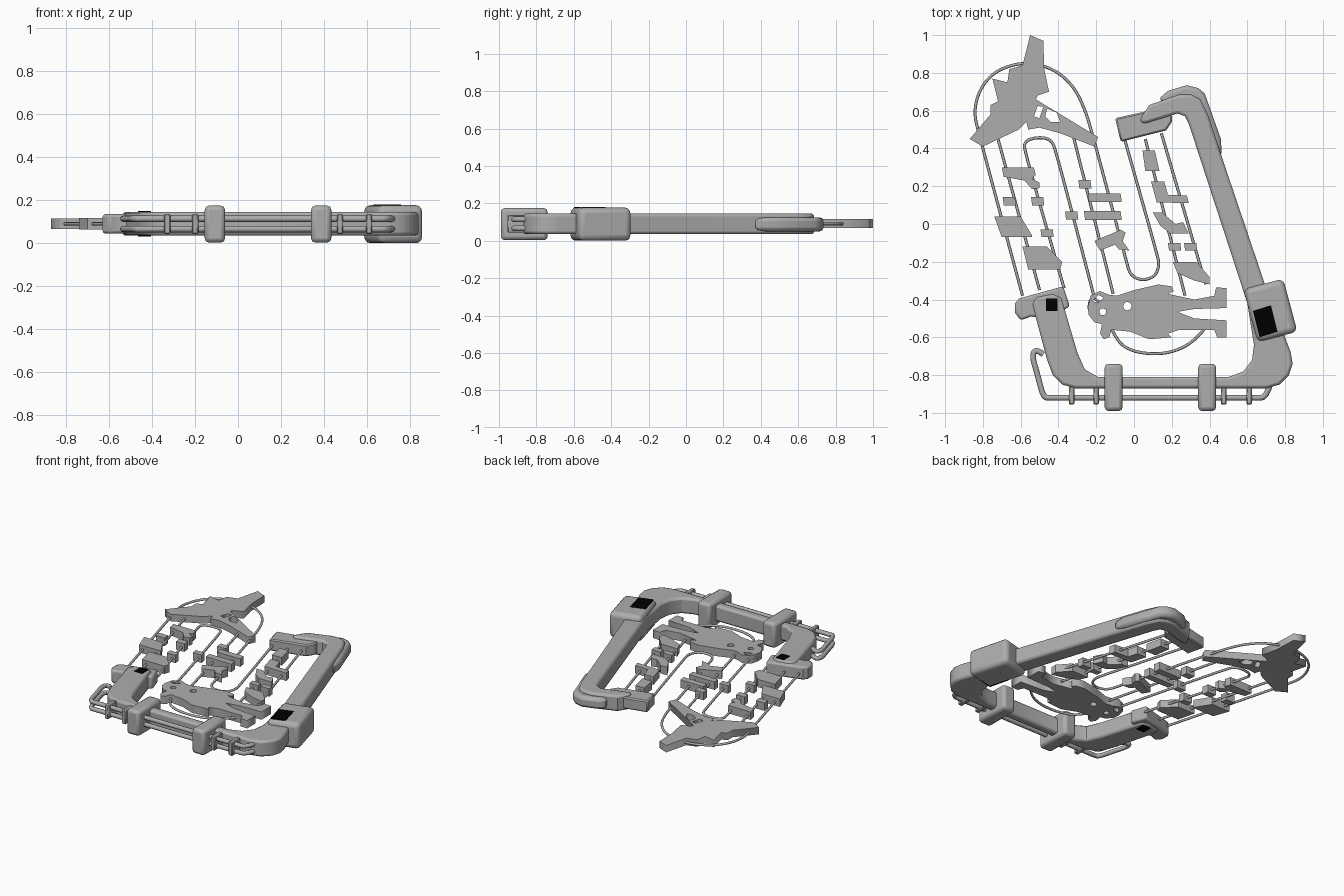
import bpy, bmesh, math

if "Cube" in bpy.data.objects:
    bpy.data.objects.remove(bpy.data.objects["Cube"])

S = 0.01  # outlines are given in hundredths of a unit


def material(name, rgb):
    m = bpy.data.materials.new(name)
    m.diffuse_color = (*rgb, 1)
    m.use_nodes = True
    m.node_tree.nodes["Principled BSDF"].inputs["Base Color"].default_value = m.diffuse_color
    return m


GREY = material("grey_metal", (0.42, 0.42, 0.42))
BLACK = material("black_patch", (0.0, 0.0, 0.0))


def finish(ob, bevel=0, segments=1):
    bpy.context.view_layer.objects.active = ob
    ob.select_set(True)
    if bevel:
        mod = ob.modifiers.new("edge", 'BEVEL')
        mod.width, mod.segments = bevel, segments
        mod.limit_method, mod.angle_limit = 'ANGLE', math.radians(50)
    bpy.ops.object.shade_smooth_by_angle(angle=math.radians(32))
    ob.select_set(False)


def slab(name, pts, z0, z1, bevel=0, segments=1, mat=GREY):
    """Outline extruded from z0 to z1."""
    bm = bmesh.new()
    base = bm.faces.new([bm.verts.new((x * S, y * S, z0)) for x, y in pts])
    ext = bmesh.ops.extrude_face_region(bm, geom=[base])
    bmesh.ops.translate(bm, vec=(0, 0, z1 - z0),
                        verts=[v for v in ext["geom"] if isinstance(v, bmesh.types.BMVert)])
    bmesh.ops.recalc_face_normals(bm, faces=bm.faces)
    me = bpy.data.meshes.new(name)
    bm.to_mesh(me)
    bm.free()
    me.materials.append(mat)
    ob = bpy.data.objects.new(name, me)
    bpy.context.collection.objects.link(ob)
    finish(ob, bevel, segments)
    return ob


def rect(x0, x1, y0, y1):
    return [(x0, y0), (x1, y0), (x1, y1), (x0, y1)]


def circle(cx, cy, r, n=16):
    return [(cx + r * math.cos(i * math.tau / n), cy + r * math.sin(i * math.tau / n))
            for i in range(n)]


def plate(name, outline, holes, z0, z1):
    """Flat plate with holes, made from a filled 2D curve."""
    cu = bpy.data.curves.new(name, 'CURVE')
    cu.dimensions, cu.fill_mode = '2D', 'BOTH'
    cu.extrude = (z1 - z0) / 2
    for loop in [outline] + holes:
        sp = cu.splines.new('POLY')
        sp.points.add(len(loop) - 1)
        for p, (x, y) in zip(sp.points, loop):
            p.co = (x * S, y * S, 0, 1)
        sp.use_cyclic_u = True
    cu.materials.append(GREY)
    ob = bpy.data.objects.new(name, cu)
    ob.location.z = (z0 + z1) / 2
    bpy.context.collection.objects.link(ob)


def wire(name, pts, z=0.09, r=0.008):
    cu = bpy.data.curves.new(name, 'CURVE')
    cu.dimensions, cu.bevel_depth, cu.bevel_resolution = '3D', r, 2
    cu.use_fill_caps = True
    sp = cu.splines.new('NURBS')
    sp.points.add(len(pts) - 1)
    for p, (x, y) in zip(sp.points, pts):
        p.co = (x * S, y * S, z, 1)
    sp.order_u, sp.use_endpoint_u, sp.resolution_u = min(3, len(pts)), True, 6
    cu.materials.append(GREY)
    bpy.context.collection.objects.link(bpy.data.objects.new(name, cu))


# Main open frame: left arm, bottom bar, right arm and top hook
slab("frame", [
    (-54, -42), (-51, -38.5), (-43, -37), (-38.5, -39), (-30, -68), (-26, -77), (-19, -81),
    (50, -81), (58, -78), (62.5, -72), (63.5, -64), (60, -42), (29, 53), (27, 57), (23, 58.5),
    (5, 53), (3, 55), (8, 63), (24, 68.5), (30, 68.5), (35, 66), (39, 58), (46, 37),
    (69, -31), (83, -68), (84, -74), (82, -80), (77, -85), (70, -87),
    (-31, -87), (-38, -85), (-43, -80), (-46, -72)], 0.035, 0.145, 0.018, 2)

# Sloped ridge outside the top hook
slab("hook_ridge", [(14, 64), (14, 67), (18, 70.5), (28, 73.5), (34, 72), (37.5, 69), (46, 45),
                    (46.5, 36), (36, 50), (28, 64)], 0.05, 0.125, 0.02, 2)

# End blocks where the wires enter the frame
slab("right_end_block", [(-10, 56), (8, 60), (20, 58), (20, 54), (17, 49.5), (-7, 43.5)],
     0.05, 0.13, 0.008)
slab("left_end_block", [(-63, -42), (-61, -39.5), (-37.5, -33), (-34, -43.5), (-38.5, -46.5),
                        (-48, -50), (-54.5, -49), (-60, -51), (-63, -47)], 0.045, 0.135, 0.012, 2)

# Large sleeve on the right arm
slab("arm_sleeve", [(58, -34.5), (79, -29), (86.5, -57), (65.5, -62.5)], 0.0, 0.177, 0.03, 3)

# Clamps round the bottom bar
for i, x in enumerate((-15.5, 34)):
    slab(f"bar_clamp_{i}", rect(x, x + 9.5, -99, -74), 0.003, 0.175, 0.02, 2)

# Twin side rails with small brackets
for i, z in enumerate((0.066, 0.114)):
    wire(f"bar_rail_{i}", [(-48, -69), (-52, -66), (-54, -70), (-51, -80), (-48, -92), (-44, -92),
                           (10, -92), (64, -92), (70, -92), (72, -85)], z, 0.015)
for i, x in enumerate((-33, -20, 47.5, 61)):
    slab(f"rail_bracket_{i}", rect(x - 1.5, x + 1.5, -95.5, -86), 0.043, 0.137, 0.005)

# Black patches, on both faces
SLEEVE_PATCH = [(63, -46), (72.5, -43), (76, -57), (66.5, -60)]
for side, z_arm, z_sleeve in (("upper", 0.143, 0.175), ("lower", 0.031, -0.0)):
    slab(f"{side}_sleeve_patch", SLEEVE_PATCH, z_sleeve, z_sleeve + 0.005, mat=BLACK)
    slab(f"{side}_arm_patch", rect(-46.5, -40.5, -46, -39.5), z_arm, z_arm + 0.006, mat=BLACK)

# Thin carrier wires
wire("long_loop_wire", [
    (-59, -38), (-82, 47), (-85, 60), (-81, 73), (-72, 82), (-57, 86), (-42, 82), (-32, 73),
    (-26, 61), (-21, 44), (-4, -20), (-2, -27), (4, -30), (11, -28), (13.5, -22), (12, -15),
    (-5, 45)])
wire("inner_loop_wire", [(-37, -34), (-58, 38), (-58, 44), (-51, 46), (-44, 45), (-41, 38),
                         (-21, -39)])
wire("lower_arc_wire", [(-12, -55), (-9, -62), (-2, -67), (9, -69), (20, -68), (31, -63),
                        (37, -56)])
wire("head_wire", [(-24, -45), (-24, -39), (-19, -40), (-14, -45)], r=0.006)
for i, ends in enumerate((((-72, 45), (-50, -35)), ((-32, 46), (-11, -37)),
                          ((6, 45), (27, -38)), ((14.5, 48), (38, -32)))):
    wire(f"straight_wire_{i}", ends)

# Small sprue chips: slanted blocks (centre x, centre y, width, depth)
Z0, Z1 = 0.063, 0.117
for i, (x, y, w, d) in enumerate((
        (-66, 12, 7, 4.5), (-51, 12, 7, 4.5), (-46, -5, 7, 4), (-26, 21, 7, 4.5),
        (-15.5, 14, 18, 4.5), (-33, 4.5, 7, 4), (-16.5, 4.5, 20, 4.5),
        (21.5, -12, 7, 4), (30, -12, 7, 4))):
    k = 0.13 * d
    slab(f"small_chip_{i}", [(x - w/2 + k, y - d/2), (x + w/2, y - d/2),
                             (x + w/2 - k, y + d/2), (x - w/2, y + d/2)], Z0, Z1)

# Larger irregular chips
for i, pts in enumerate((
        [(-70, 30), (-53, 30), (-52, 26), (-54, 24), (-50, 22), (-50, 19), (-54, 18.5),
         (-58, 23), (-69, 25)],
        [(-74, 4), (-60, 4), (-54, -6), (-54, -7), (-70, -7)],
        [(-59, -12), (-46, -12), (-38, -20), (-39, -24), (-56, -24)],
        [(-21, -9), (-7, -3), (-4.5, -4.5), (-6, -9), (-2.5, -14), (-8, -13.5), (-10, -11),
         (-18, -14)],
        [(4.5, 39), (11, 39), (13.5, 28), (6, 28)],
        [(9, 22.5), (16, 22.5), (18, 15.5), (28, 15), (29, 11), (12, 11.5)],
        [(10, 6), (15, 6), (22, 0), (26, 1), (29, -5), (19, -5), (14, -1)],
        [(20.5, -20), (33, -20), (40, -28), (40, -32), (32, -30), (23, -26)])):
    slab(f"large_chip_{i}", pts, Z0, Z1)

# Winged craft plate
plate("winged_craft", [
    (-55, 100), (-48, 97), (-47.5, 82), (-45, 70), (-51, 68), (-52, 66), (-19, 46), (-21, 41),
    (-39, 48), (-50, 51), (-56, 50), (-57, 54), (-61, 50), (-80, 41), (-87, 45), (-76, 58),
    (-76, 63), (-72, 65), (-75, 77), (-67, 75), (-66, 82), (-59, 84)],
    [[(-53, 57), (-51, 62.5), (-48, 62), (-50, 56)],
     [(-46, 61), (-41, 59), (-39, 54), (-44, 54), (-47, 57)]], 0.067, 0.115)

# Lying figure plate
plate("lying_figure", [
    (-24.5, -44), (-23, -38), (-18, -35.5), (-13, -37.5), (-9, -38), (0, -35), (13, -32),
    (20, -33), (21, -35.5), (18, -37), (32, -40), (42.5, -38), (43.5, -33.5), (49, -34),
    (49, -44.5), (32, -45), (23, -46.5), (32, -50), (49, -51), (49, -60), (44, -60),
    (42.5, -56), (24, -56), (18, -58), (20, -60), (8, -61), (-2, -57), (-12, -56),
    (-13, -60), (-16, -61), (-18, -58), (-17, -53), (-21, -52), (-24, -48)],
    [circle(-3.5, -43.5, 2.2), circle(-16.5, -46.5, 1.8),
     [(-22, -41), (-19, -37.5), (-16, -39), (-19, -41.5)]], 0.063, 0.117)
